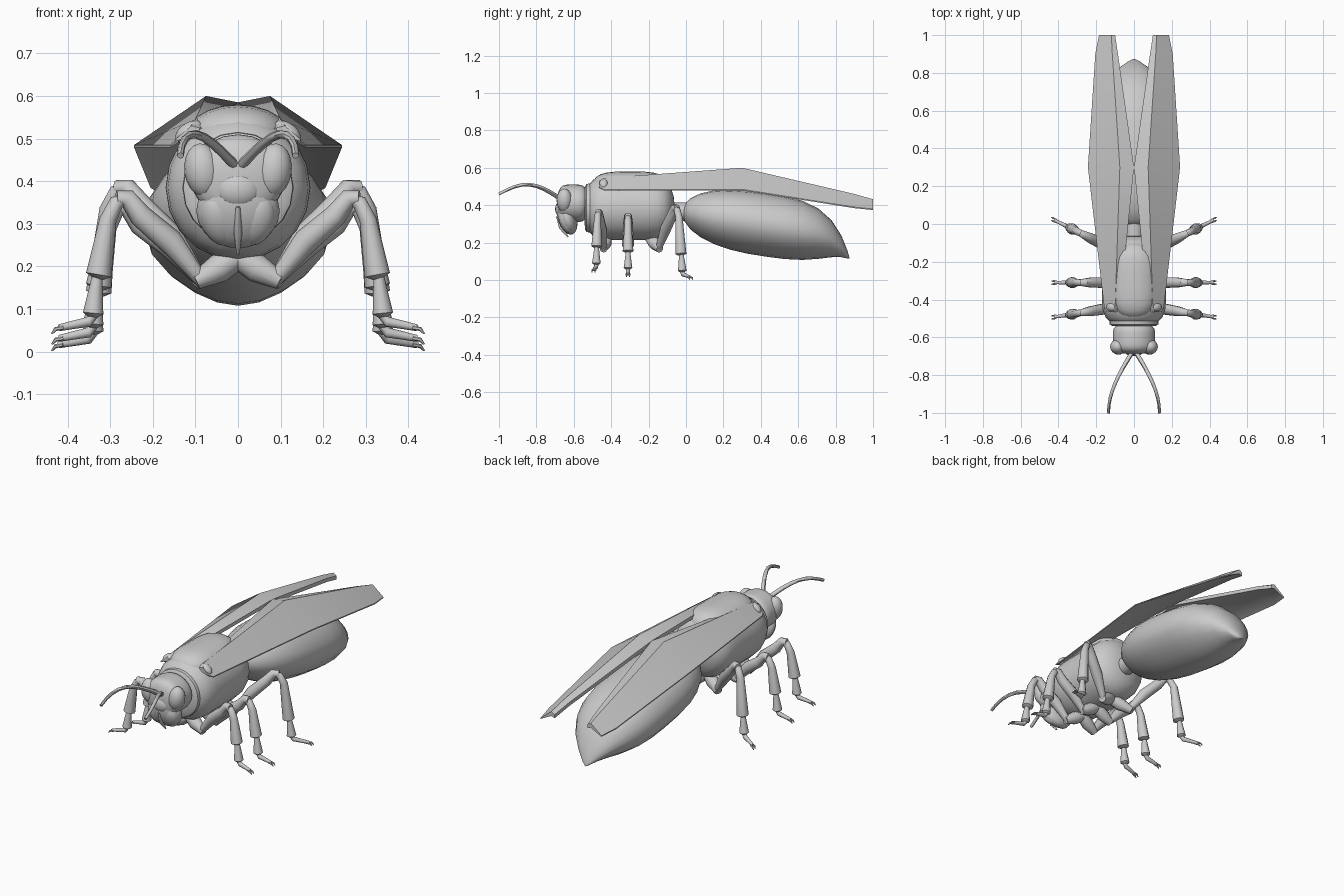
import bpy, math
from mathutils import Vector

cube = bpy.data.objects.get("Cube")
if cube:
    bpy.data.objects.remove(cube)

shade = (.6, .6, .6, 1)
grey = bpy.data.materials.new("plain grey")
grey.use_nodes = True
grey.diffuse_color = shade
grey.node_tree.nodes["Principled BSDF"].inputs["Base Color"].default_value = shade


def finish(obj, angle):
    """Colour the part, face it outward and smooth its soft edges."""
    obj.data.materials.clear()
    obj.data.materials.append(grey)
    bpy.ops.object.select_all(action='DESELECT')
    obj.select_set(True)
    bpy.context.view_layer.objects.active = obj
    bpy.ops.object.mode_set(mode='EDIT')
    bpy.ops.mesh.select_all(action='SELECT')
    bpy.ops.mesh.normals_make_consistent(inside=False)
    bpy.ops.object.mode_set(mode='OBJECT')
    bpy.ops.object.shade_smooth_by_angle(angle=math.radians(angle))


def loft(name, rings):
    """Skin a row of equal rings and cap both ends."""
    n = len(rings[0])
    verts = [point for ring in rings for point in ring]
    faces = []
    for start in range(0, len(verts) - n, n):
        for j in range(n):
            k = (j + 1) % n
            faces.append((start + j, start + k, start + n + k, start + n + j))
    faces += [range(n), range(len(verts) - n, len(verts))]
    mesh = bpy.data.meshes.new(name)
    mesh.from_pydata(verts, [], [tuple(face) for face in faces])
    obj = bpy.data.objects.new(name, mesh)
    bpy.context.collection.objects.link(obj)
    finish(obj, 45)


def circle(sides):
    angles = [math.tau * k / sides for k in range(sides)]
    return [(math.cos(a), math.sin(a)) for a in angles]


def body(name, front, back, wide, tall, axis, power, keel=0, tail=0, sides=20, steps=14):
    """Rounded hull along y; power blunts both ends, tail sharpens the rear."""
    rings = []
    for i in range(steps + 1):
        u = -math.cos(math.pi * i / steps)
        t = (u + 1) / 2
        size = max(1 - abs(u) ** power, .001) ** (.5 + tail * t)
        y = front + (back - front) * t
        rings.append([(wide * size * c * (1 - keel * max(0, -s) ** 2), y, axis(t) + tall * size * s)
                      for c, s in circle(sides)])
    loft(name, rings)


def tube(name, path, sides=10):
    """Round limb through (point, radius) pairs."""
    points = [Vector(point) for point, radius in path]
    rings = []
    for i, (point, radius) in enumerate(path):
        before, after = points[max(i - 1, 0)], points[min(i + 1, len(points) - 1)]
        along = (after - before).normalized()
        across = along.cross(Vector((0, 1, 0))).normalized()
        third = along.cross(across)
        rings.append([points[i] + radius * (across * c + third * s) for c, s in circle(sides)])
    loft(name, rings)


def ball(name, place, size, turn=(0, 0, 0)):
    bpy.ops.mesh.primitive_uv_sphere_add(segments=16, ring_count=10, location=place, rotation=turn)
    obj = bpy.context.object
    obj.name = name
    obj.scale = size
    finish(obj, 60)


def level(height):
    return lambda t: height


# Abdomen sinks towards a drooping pointed tail
body("abdomen", -.02, .875, .22, .17, lambda t: .36 - .13 * t - .115 * t ** 14, 2.8, keel=.25, tail=.3)

# Thorax with its collar, back plate and narrow waist
body("thorax", -.55, -.06, .17, .172, level(.385), 6)
body("collar", -.545, -.42, .13, .13, level(.385), 16)
body("back_plate", -.5, -.1, .12, .07, level(.51), 4)
body("waist", -.12, .06, .05, .05, level(.365), 8, sides=12)

# Head and mouth
body("head", -.69, -.52, .112, .1, level(.41), 5)
ball("face_shield", (0, -.665, .38), (.055, .035, .045))
ball("muzzle", (0, -.635, .33), (.098, .05, .09), (.3, 0, 0))
tube("mouth_spike", [((0, -.69, .34), .005), ((0, -.67, .28), .01), ((0, -.63, .23), .004)])


def wing_cover(name, s):
    """Thin roof-shaped cover, widest near the middle, with a fine outer edge."""
    # Each station: y, then inner edge, ridge and outer edge as (x, z)
    stations = [(-.465, (.09, .525), (.11, .53), (.145, .5)),
                (-.44, (.075, .53), (.1, .545), (.158, .485)),
                (.3, (0, .585), (.075, .6), (.244, .485)),
                (.9, (.085, .45), (.115, .46), (.205, .39)),
                (1, (.1, .42), (.12, .432), (.185, .38))]
    rings = []
    for y, *top in stations:
        under = [(x, z - thick) for (x, z), thick in zip(reversed(top), (.006, .025, .02))]
        rings.append([(s * x, y, z) for x, z in top + under])
    loft(name, rings)


def antenna(name, s):
    """Curve that spreads outward while it arches up and over."""
    path = []
    for i in range(9):
        t = i / 8
        arch = .44 + .02 * t + .06 * math.sin(math.pi * t)
        spread = .01 + .125 * math.sin(math.pi / 2 * t)
        path.append(((s * spread, -.68 - .32 * t, arch), .012 - .004 * t))
    tube(name, path, 8)


def leg(name, s, root, sweep, knee, foot):
    """Jointed leg in one upright plane; sweep sends it forward or back."""
    ankle = foot + .14
    parts = {
        "coxa": [(0, .225, .03), (.045, .195, .034), (.1, .165, .02)],
        "femur": [(.08, .16, .015), (.16, .08 + knee / 2, .03),
                  (.23, knee - .04, .027), (.26, knee, .022), (.285, knee, .018)],
        "shin": [(.26, knee, .012), (.285, knee - .01, .018), (.305, knee - .05, .02),
                 (.327, ankle, .03), (.33, ankle - .01, .01)],
        "ankle": [(.33, ankle, .012), (.34, foot + .05, .024), (.34, foot + .04, .01)],
        "foot": [(.336, foot + .05, .011), (.35, foot + .03, .012), (.42, foot + .016, .008)],
    }
    for part, path in parts.items():
        tube(f"{name}_{part}", [((s * x, root + sweep * x, z), r) for x, z, r in path])
    # Pair of hooked claws
    for w in (-.008, .008):
        hook = [(.41, .016, .005), (.428, .013, .005), (.437, .002, .002)]
        tube(f"{name}_claw", [((s * x, root + sweep * x + w, foot + z), r) for x, z, r in hook], 6)


# Everything that comes in mirrored pairs
for side, s in (("left", 1), ("right", -1)):
    wing_cover(f"{side}_wing_cover", s)
    antenna(f"{side}_antenna", s)
    ball(f"{side}_wing_root", (s * .115, -.44, .515), (.036, .024, .022), (0, s * .6, 0))
    ball(f"{side}_eye", (s * .082, -.65, .425), (.044, .042, .064), (0, s * .15, 0))
    ball(f"{side}_jaw", (s * .04, -.64, .31), (.047, .036, .066), (.4, s * .3, 0))
    leg(f"{side}_front_leg", s, root=-.425, sweep=-.16, knee=.36, foot=.04)
    leg(f"{side}_middle_leg", s, root=-.31, sweep=0, knee=.34, foot=.015)
    leg(f"{side}_hind_leg", s, root=-.19, sweep=.5, knee=.385, foot=0)
